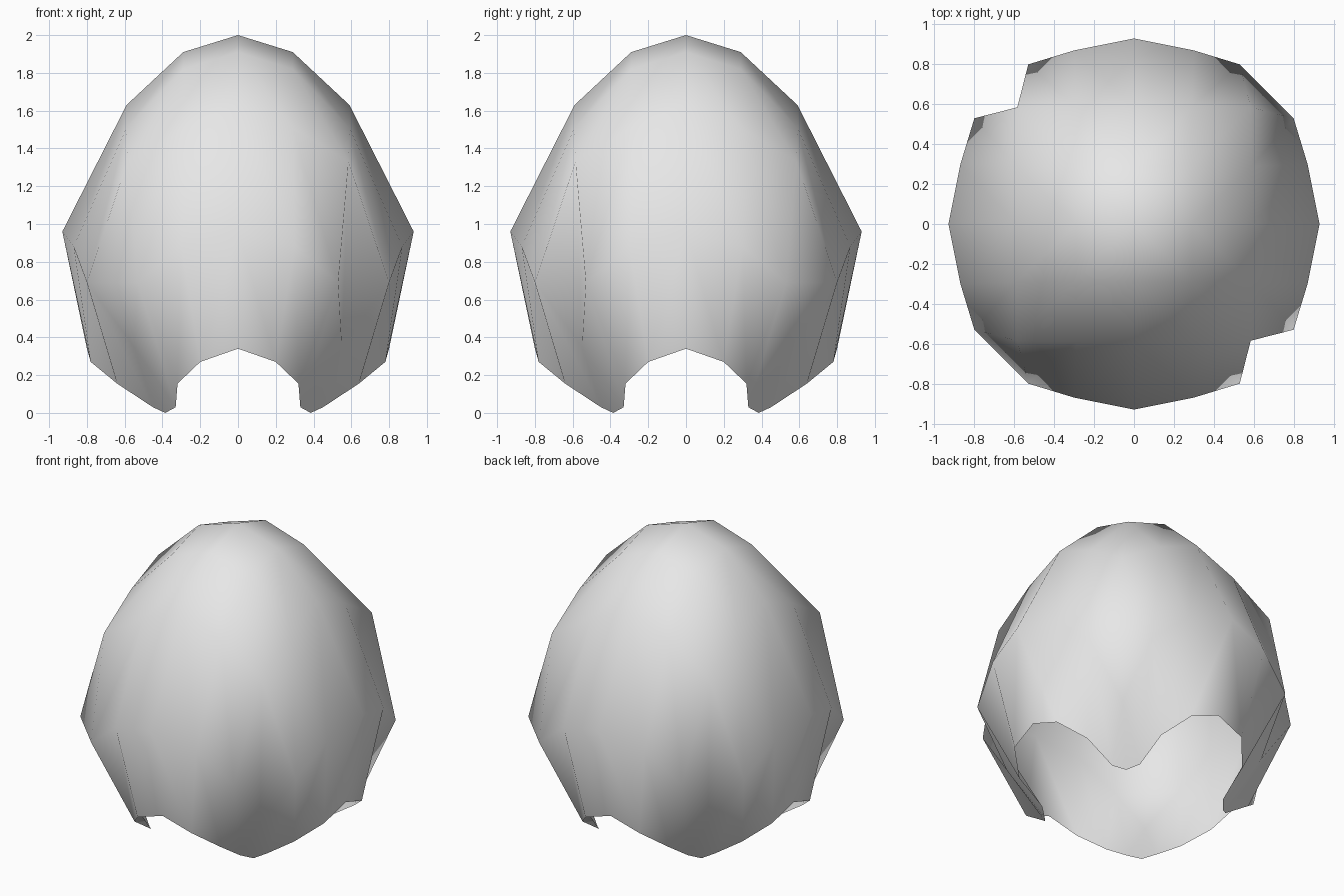
import bpy
import bmesh
from mathutils import Vector

default_cube = bpy.data.objects.get("Cube")
if default_cube:
    bpy.data.objects.remove(default_cube, do_unlink=True)


def make_material(name, colour):
    material = bpy.data.materials.new(name)
    material.use_nodes = True
    material.diffuse_color = colour
    material.node_tree.nodes["Principled BSDF"].inputs["Base Color"].default_value = colour
    return material


# One eighth of the shell, from the middle of a side to the diagonal corner
points = {
    "pole": (0, 0, 2),
    "cap_mid": (0, .29, 1.91),
    "cap_corner": (.29, .29, 1.82),
    "shoulder_mid": (0, .59, 1.63),
    "shoulder_side": (.29, .59, 1.51),
    "shoulder_corner": (.585, .585, 1.33),
    "waist_mid": (0, .93, .96),
    "waist_side": (.3, .87, .88),
    "waist_end": (.53, .8, .69),
    "rim_mid": (0, .8, .34),
    "rim_side": (.2, .78, .27),
    "rim_end": (.32, .64, .155),
    "foot_side": (.33, .45, .03),
    "foot_tip": (.385, .385, 0),
    "heel": (.55, .55, .35),
    "corner_mid": (.665, .665, .69),
}

shared_faces = [
    "pole cap_mid cap_corner",
    "cap_mid cap_corner shoulder_side shoulder_mid",
    "cap_corner shoulder_corner shoulder_side",
    "shoulder_mid shoulder_side waist_side waist_mid",
    "shoulder_side shoulder_corner waist_end waist_side",
    "waist_mid waist_side rim_side rim_mid",
    "waist_side rim_end rim_side",
    "waist_side waist_end rim_end",
    "waist_end heel foot_side rim_end",
    "heel foot_tip foot_side",
]
# Two opposite corners bulge outwards, the other two are creased inwards
bulged_corner = [
    "shoulder_corner waist_end corner_mid",
    "waist_end heel corner_mid",
]
creased_corner = ["shoulder_corner waist_end heel"]


def add_eighth(bm, sign_x, sign_y, swap):
    """Add one mirrored copy of the eighth."""
    corner = bulged_corner if sign_x == sign_y else creased_corner
    placed = {}
    for face in shared_faces + corner:
        for name in face.split():
            if name not in placed:
                x, y, z = points[name]
                if swap:
                    x, y = y, x
                placed[name] = bm.verts.new(Vector((x * sign_x, y * sign_y, z)))
        bm.faces.new([placed[name] for name in face.split()])


# Open shell with four feet
bm = bmesh.new()
for sign_x in (-1, 1):
    for sign_y in (-1, 1):
        for swap in (False, True):
            add_eighth(bm, sign_x, sign_y, swap)
bmesh.ops.remove_doubles(bm, verts=bm.verts[:], dist=0.001)
bmesh.ops.recalc_face_normals(bm, faces=bm.faces[:])
top = max(bm.faces, key=lambda face: face.calc_center_median().z)
if top.normal.z < 0:
    bmesh.ops.reverse_faces(bm, faces=bm.faces[:])
for face in bm.faces:
    face.smooth = True

mesh = bpy.data.meshes.new("shell")
bm.to_mesh(mesh)
bm.free()
mesh.materials.append(make_material("light grey", (.8, .8, .8, 1)))
shell = bpy.data.objects.new("shell", mesh)
bpy.context.collection.objects.link(shell)
